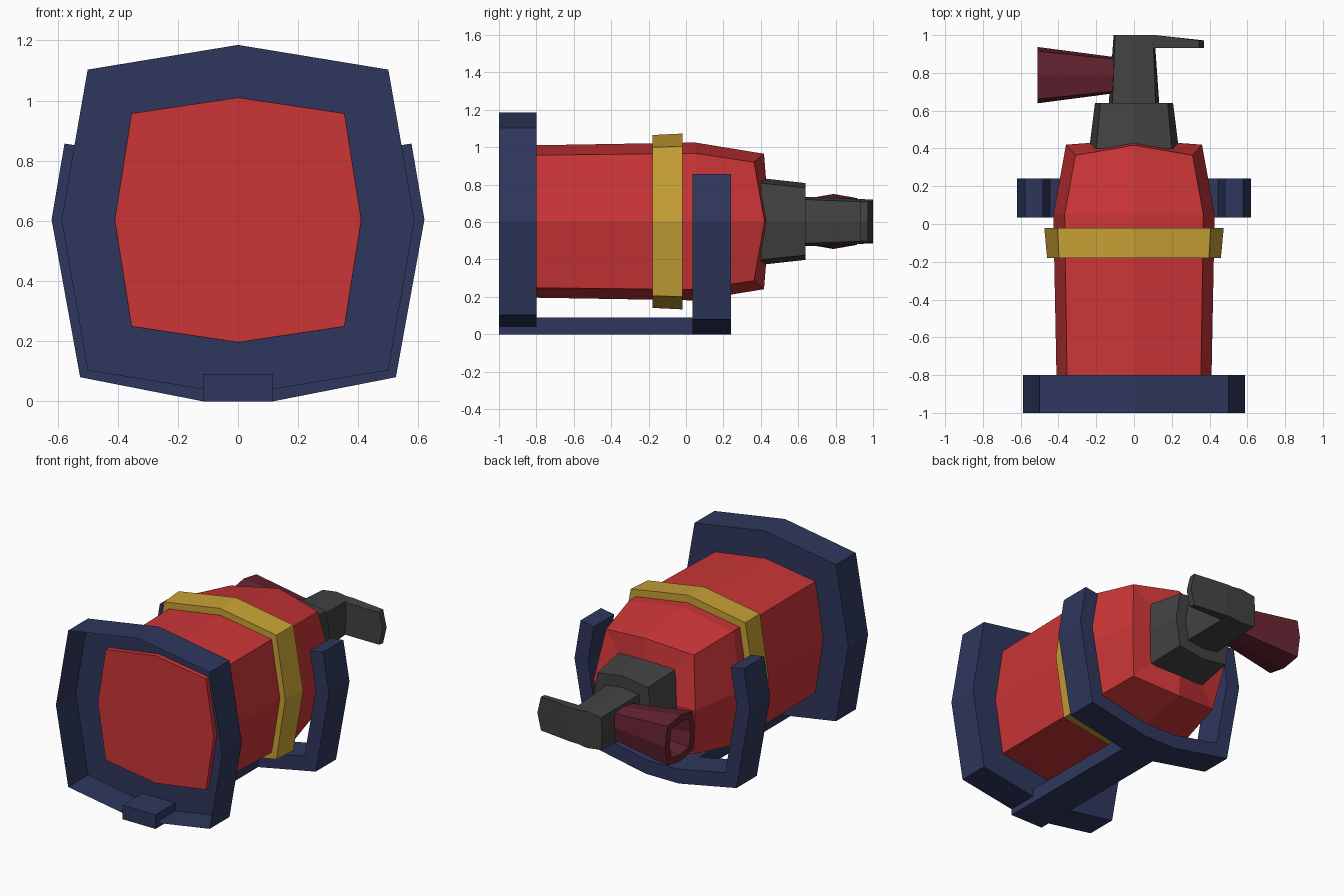
import bpy, bmesh
from mathutils import Vector

if "Cube" in bpy.data.objects:
    bpy.data.objects.remove(bpy.data.objects["Cube"])

ZC = 0.603  # height of the cylinder axis


def material(name, rgb):
    m = bpy.data.materials.new(name)
    m.diffuse_color = (*rgb, 1)
    m.use_nodes = True
    m.node_tree.nodes["Principled BSDF"].inputs["Base Color"].default_value = m.diffuse_color
    return m


RED = material("red", (0.60, 0.036, 0.038))
NAVY = material("navy", (0.028, 0.039, 0.109))
GOLD = material("gold", (0.58, 0.36, 0.036))
GREY = material("dark_grey", (0.054, 0.054, 0.054))
MAROON = material("maroon", (0.127, 0.017, 0.029))


def finish(name, bm, mat, fix_normals=True):
    if fix_normals:
        bmesh.ops.recalc_face_normals(bm, faces=bm.faces)
    me = bpy.data.meshes.new(name)
    bm.to_mesh(me)
    bm.free()
    me.materials.append(mat)
    ob = bpy.data.objects.new(name, me)
    bpy.context.collection.objects.link(ob)
    return ob


def ring(side, cu, cv, ridge):
    """Eight-sided section: side points, corners and ridge points."""
    return [(side, 0), (cu, cv), (0, ridge), (-cu, cv),
            (-side, 0), (-cu, -cv), (0, -ridge), (cu, -cv)]


def loft(name, mat, stations, place, cap_start=True, cap_end=True, dome=None):
    """Skin eight-sided rings. Station: (pos, section, corner shift, ridge shift)."""
    bm = bmesh.new()
    rings = []
    for st in stations:
        pos, sec = st[0], st[1]
        corner, ridge = (st[2], st[3]) if len(st) > 2 else (0, 0)
        vs = []
        for i, (u, v) in enumerate(ring(*sec)):
            shift = corner if i % 2 else (ridge if i % 4 == 2 else 0)
            vs.append(bm.verts.new(place(pos + shift, u, v)))
        rings.append(vs)
    for a, b in zip(rings, rings[1:]):
        for i in range(8):
            j = (i + 1) % 8
            bm.faces.new((a[i], a[j], b[j], b[i]))
    if cap_start:
        bm.faces.new(rings[0])
    if dome is not None:
        c = bm.verts.new(place(dome, 0, 0))
        for i in range(8):
            bm.faces.new((rings[-1][i], rings[-1][(i + 1) % 8], c))
    elif cap_end:
        bm.faces.new(rings[-1])
    return finish(name, bm, mat)


def along_y(p, u, v):
    return Vector((u, p, ZC + v))


def box(name, mat, lo, hi):
    bm = bmesh.new()
    bmesh.ops.create_cube(bm, size=1)
    for v in bm.verts:
        v.co = [(a + b) / 2 + c * (b - a) for a, b, c in zip(lo, hi, v.co)]
    return finish(name, bm, mat)


# Tank with a slightly domed end
loft("tank", RED, [
    (-0.83, (0.41, 0.354, 0.354, 0.407)),
    (0.05, (0.427, 0.367, 0.364, 0.422)),
    (0.42, (0.36, 0.31, 0.317, 0.362), -0.056, -0.003),
], along_y, dome=0.446)

# Strap around the tank
loft("strap", GOLD, [
    (-0.18, (0.46, 0.397, 0.397, 0.462)),
    (-0.02, (0.475, 0.405, 0.402, 0.47)),
], along_y)

# Base cup: open at the front, closed at the back
cup = (0.587, 0.5, 0.5, 0.582)
loft("base_cup", NAVY, [(-1.0, cup), (-0.8, cup)], along_y, cap_start=False)

# Mounting rail under the tank
box("mounting_rail", NAVY, (-0.117, -1.0, 0), (0.117, 0.06, 0.09))

# Cradle: U-shaped profile extruded along y
outer = [(0.577, 0.857), (0.62, 0.604), (0.525, 0.08), (0.117, 0.0)]
inner = [(0.483, 0.842), (0.525, 0.604), (0.445, 0.157), (0.11, 0.09)]
outer += [(-x, z) for x, z in reversed(outer)]
inner += [(-x, z) for x, z in reversed(inner)]
bm = bmesh.new()
loops = [[bm.verts.new((x, y, z)) for x, z in pts]
         for pts, y in ((outer, 0.035), (inner, 0.035), (inner, 0.24), (outer, 0.24))]
for k in range(4):
    a, b = loops[k], loops[(k + 1) % 4]
    for i in range(7):
        bm.faces.new((a[i], a[i + 1], b[i + 1], b[i]))
for i in (0, 7):
    bm.faces.new([lp[i] for lp in loops])
finish("cradle", bm, NAVY)

# Valve neck and head
loft("valve_neck", GREY, [
    (0.40, (0.237, 0.2, 0.205, 0.232)),
    (0.64, (0.207, 0.178, 0.18, 0.205)),
], along_y)
loft("valve_head", GREY, [
    (0.62, (0.135, 0.115, 0.118, 0.133)),
    (1.0, (0.108, 0.1, 0.103, 0.117)),
], along_y)

# Lever: flat blade reaching to +x, tapering on its outer edge
bm = bmesh.new()
cols = []
for x, y0, y1, bow in ((0.05, 0.932, 1.0, 0), (0.115, 0.932, 1.0, 0), (0.37, 0.932, 0.972, 0.025)):
    pts = [(x - bow, y0, -0.103), (x, y0, 0), (x - bow, y0, 0.103),
           (x - bow, y1, 0.108), (x, y1, 0), (x - bow, y1, -0.108)]
    cols.append([bm.verts.new((px, py, ZC + pz)) for px, py, pz in pts])
for a, b in zip(cols, cols[1:]):
    for i in range(6):
        j = (i + 1) % 6
        bm.faces.new((a[i], a[j], b[j], b[i]))
for c in (cols[0], cols[-1]):
    bm.faces.new((c[0], c[1], c[4], c[5]))
    bm.faces.new((c[1], c[2], c[3], c[4]))
finish("lever", bm, GREY)

# Horn: flares towards -x with a hollow mouth
loft("horn", MAROON, [
    (-0.06, (0.09, 0.08, 0.08, 0.09)),
    (-0.51, (0.149, 0.127, 0.125, 0.147)),
    (-0.51, (0.105, 0.09, 0.09, 0.104)),
    (-0.36, (0.075, 0.065, 0.065, 0.075)),
], lambda p, u, v: Vector((p, 0.788 + u, ZC + v)))
